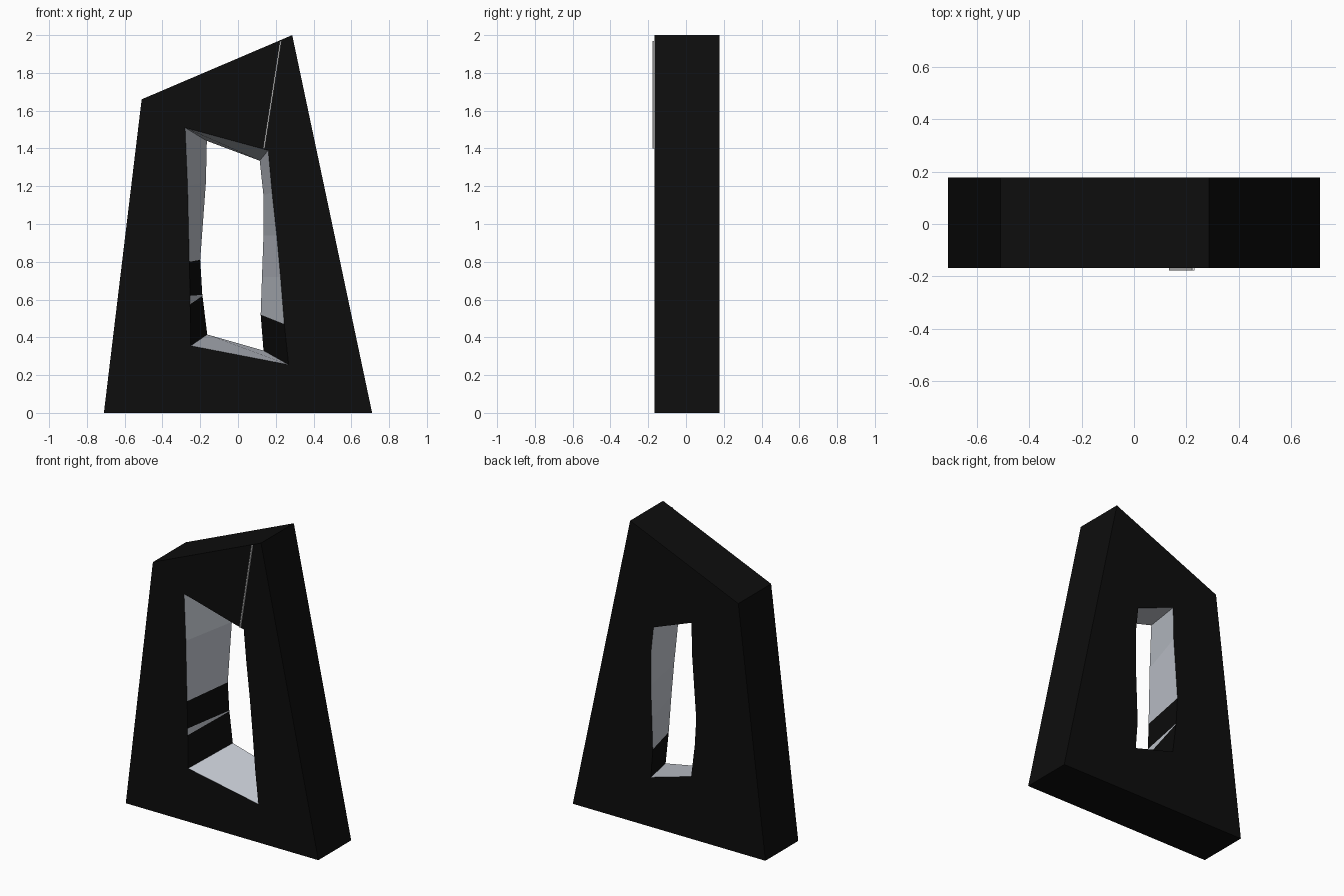
import bpy, bmesh
from mathutils import Vector

if "Cube" in bpy.data.objects:
    bpy.data.objects.remove(bpy.data.objects["Cube"])

Y_FRONT, Y_BACK = -0.168, 0.178


def material(name, rgb):
    m = bpy.data.materials.new(name)
    m.diffuse_color = (*rgb, 1)
    m.use_nodes = True
    m.node_tree.nodes["Principled BSDF"].inputs["Base Color"].default_value = m.diffuse_color
    return m


black = material("black", (0.004, 0.004, 0.004))
grey = material("pale grey", (0.58, 0.61, 0.67))
white = material("off white", (0.85, 0.85, 0.85))


def add_object(name, bm, mats):
    bmesh.ops.recalc_face_normals(bm, faces=bm.faces)
    me = bpy.data.meshes.new(name)
    bm.to_mesh(me)
    bm.free()
    for m in mats:
        me.materials.append(m)
    ob = bpy.data.objects.new(name, me)
    bpy.context.collection.objects.link(ob)
    return ob


def ring(bm, pts, y):
    vs = [bm.verts.new((x, y, z)) for x, z in pts]
    es = [bm.edges.new((vs[i], vs[(i + 1) % len(vs)])) for i in range(len(vs))]
    return vs, es


def bridge(bm, a, b):
    n = len(a)
    return [bm.faces.new((a[i], a[(i + 1) % n], b[(i + 1) % n], b[i])) for i in range(n)]


# slab outline, and the tapering opening (wide at the front, narrow at the back)
outline = [(-0.71, 0), (0.71, 0), (0.287, 2.0), (-0.51, 1.66)]
hole_front = [(-0.28, 1.51), (0.16, 1.39), (0.18, 1.17), (0.205, 0.94), (0.225, 0.72),
              (0.245, 0.47), (0.268, 0.255), (-0.25, 0.355), (-0.253, 0.575),
              (-0.253, 0.62), (-0.258, 0.80), (-0.267, 1.2)]
hole_back = [(-0.165, 1.44), (0.115, 1.335), (0.135, 1.15), (0.135, 0.94), (0.127, 0.72),
             (0.12, 0.52), (0.135, 0.33), (-0.163, 0.415), (-0.188, 0.62),
             (-0.189, 0.625), (-0.2, 0.81), (-0.17, 1.22)]
BLACK_WALLS = {5, 7, 9}  # lower parts of the opening's side walls

# slab with the opening through it
bm = bmesh.new()
outer, inner = [], []
for y, hole in ((Y_FRONT, hole_front), (Y_BACK, hole_back)):
    ov, oe = ring(bm, outline, y)
    iv, ie = ring(bm, hole, y)
    bmesh.ops.triangle_fill(bm, use_beauty=True, edges=oe + ie, normal=Vector((0, -1, 0)))
    outer.append(ov)
    inner.append(iv)
bridge(bm, *outer)
for i, f in enumerate(bridge(bm, *inner)):
    f.material_index = 0 if i in BLACK_WALLS else 1
add_object("slab", bm, [black, grey])

# thin pale line on the front, from the opening's corner to the peak
bm = bmesh.new()
w = 0.004
strip = [(0.137 - w, 1.40), (0.137 + w, 1.40), (0.226 + w, 1.97), (0.226 - w, 1.97)]
a, _ = ring(bm, strip, -0.178)
b, _ = ring(bm, strip, -0.1685)
bridge(bm, a, b)
bm.faces.new(a)
bm.faces.new(b)
add_object("front_line", bm, [white])
